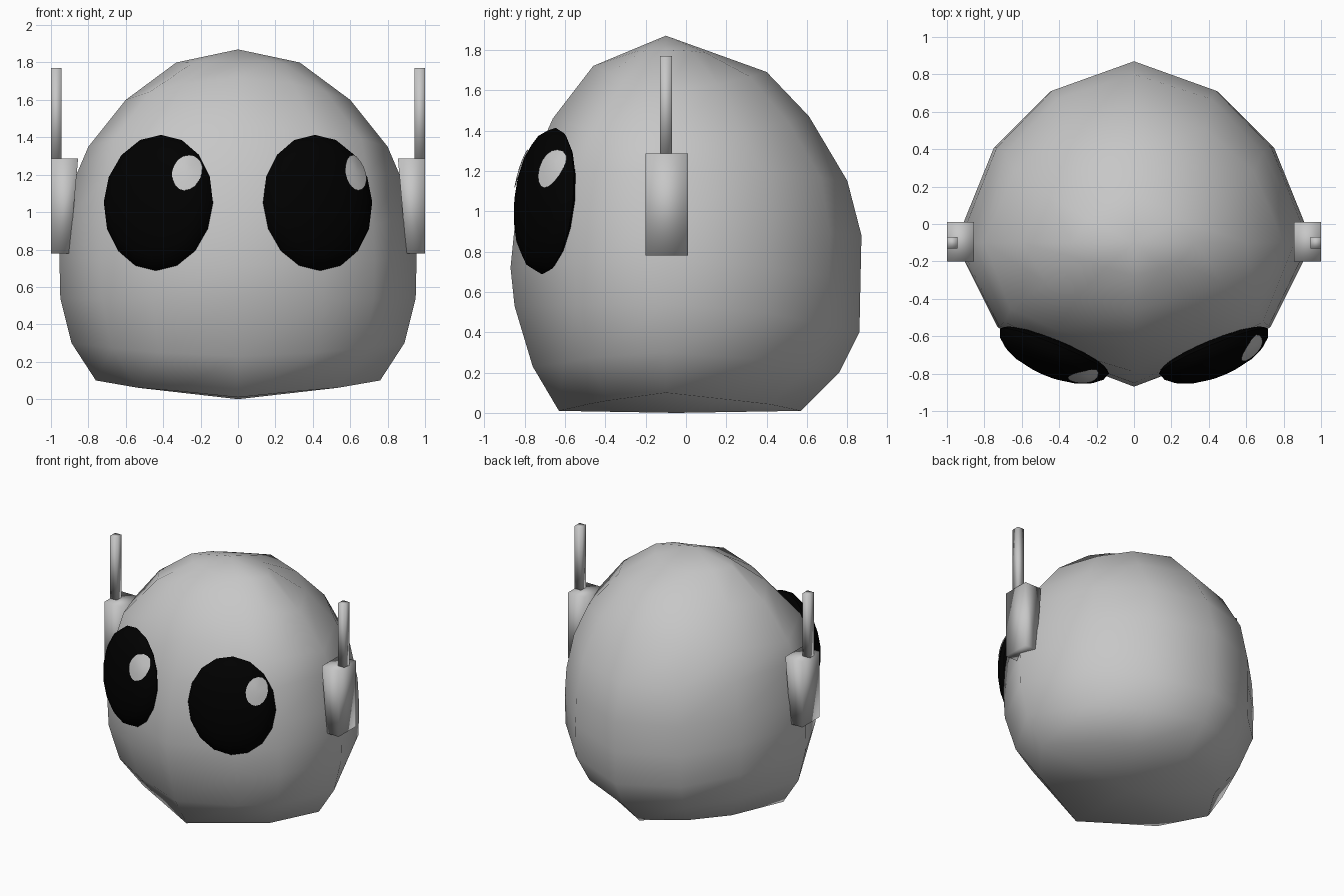
import bpy, bmesh, math
from mathutils import Vector

if "Cube" in bpy.data.objects:
    bpy.data.objects.remove(bpy.data.objects["Cube"])


def material(name, v):
    m = bpy.data.materials.new(name)
    m.diffuse_color = (v, v, v, 1)
    m.use_nodes = True
    m.node_tree.nodes["Principled BSDF"].inputs["Base Color"].default_value = m.diffuse_color
    return m


grey = material("light grey", 0.57)
black = material("black", 0.0)


def finish(name, bm, mat, angle=60):
    bmesh.ops.recalc_face_normals(bm, faces=bm.faces)
    me = bpy.data.meshes.new(name)
    bm.to_mesh(me)
    bm.free()
    ob = bpy.data.objects.new(name, me)
    bpy.context.collection.objects.link(ob)
    me.materials.append(mat)
    bpy.context.view_layer.objects.active = ob
    bpy.ops.object.select_all(action='DESELECT')
    ob.select_set(True)
    bpy.ops.object.shade_smooth_by_angle(angle=math.radians(angle))
    return ob


# Head: lofted rings, each given by its side, front and back points
CY = -0.1
rings = [  # x, z side | y, z front | y, z back | fullness of front and back diagonals
    (0.76, 0.10, -0.63, 0.01, 0.57, 0.01, 0.93, 0.92),
    (0.89, 0.30, -0.76, 0.23, 0.76, 0.20, 1.00, 0.97),
    (0.95, 0.54, -0.85, 0.53, 0.86, 0.40, 1.01, 1),
    (0.955, 0.76, -0.87, 0.72, 0.865, 0.65, 1.01, 1),
    (0.935, 0.95, -0.85, 0.92, 0.87, 0.88, 1.02, 1),
    (0.86, 1.21, -0.79, 1.17, 0.80, 1.15, 1.06, 1.02),
    (0.80, 1.35, -0.66, 1.46, 0.61, 1.47, 1.09, 1.02),
    (0.60, 1.60, -0.46, 1.72, 0.40, 1.69, 1.03, 0.99),
    (0.33, 1.80, -0.28, 1.795, 0.15, 1.78, 0.97, 0.95),
]
# cross-section of a quarter ring, for the back and the front half
back = [(1, 0), (0.785, 0.525), (0.468, 0.838), (0, 1)]
front = [(1, 0), (0.757, 0.58), (0.477, 0.765), (0, 1)]
outline = back + [(-c, s) for c, s in back[2::-1]]
outline += [(-c, -s) for c, s in front[1:]] + [(c, -s) for c, s in front[2:0:-1]]
bm = bmesh.new()
loops = []
for k, (x, zs, yf, zf, yb, zb, ff, fb) in enumerate(rings):
    loop = []
    for c, s in outline:
        y, z, f = (yb, zb, fb) if s > 0 else (yf, zf, ff)
        p = 1 if k == 0 else 2
        w = abs(s) ** p / (abs(c) ** p + abs(s) ** p)
        f = f if 0 < w < 1 else 1
        loop.append(bm.verts.new((x * c * f, CY + abs(s) * f * (y - CY), zs + (z - zs) * w)))
    loops.append(loop)
n = len(outline)
for lo, hi in zip(loops, loops[1:]):
    for i in range(n):
        j = (i + 1) % n
        bm.faces.new((lo[i], lo[j], hi[j], hi[i]))
for loop, tip in ((loops[0], (0, -0.05, 0)), (loops[-1], (0, CY, 1.87))):
    t = bm.verts.new(tip)
    for i in range(n):
        bm.faces.new((loop[i], loop[(i + 1) % n], t))
finish("head", bm, grey)

# Eyes: flattened domes set into the head, each with a thin highlight plate
W, H, D = 0.315, 0.365, 0.135
for side, label in ((1, "right"), (-1, "left")):
    centre = Vector((0.425 * side, -0.68, 1.05))
    out = Vector((0.38 * side, -0.92, 0.10)).normalized()
    across = Vector((0.92, 0.38 * side, 0)).normalized()
    up = out.cross(across)
    if up.z < 0:
        up = -up

    def place(t, v, d):
        return centre + across * t + up * v + out * d

    bm = bmesh.new()
    bmesh.ops.create_uvsphere(bm, u_segments=16, v_segments=10, radius=1)
    for v in bm.verts:
        depth = D if v.co.z > 0 else 0.05
        v.co = place(v.co.x * W, v.co.y * H, v.co.z * depth)
    finish("eye_" + label, bm, black)

    # Highlight: small disc wrapped over the eye surface
    bm = bmesh.new()

    def on_eye(r, a):
        t = 0.193 + 0.073 * r * math.cos(a)
        v = 0.153 + 0.098 * r * math.sin(a)
        d = D * math.sqrt(max(0, 1 - (t / W) ** 2 - (v / H) ** 2))
        return bm.verts.new(place(t, v, d + 0.006))

    mid = on_eye(0, 0)
    inner, rim = [[on_eye(r, math.tau * i / 16) for i in range(16)] for r in (0.5, 1)]
    for i in range(16):
        j = (i + 1) % 16
        bm.faces.new((mid, inner[i], inner[j]))
        bm.faces.new((inner[i], rim[i], rim[j], inner[j]))
    ob = finish("eye_highlight_" + label, bm, grey)
    # make sure the plate faces outward
    if ob.data.polygons[0].normal.dot(out) < 0:
        ob.data.flip_normals()


# Ear pieces and antennas: tapered boxes, mirrored
def side_box(name, x_low, x_high, y0, y1, z0, z1):
    bm = bmesh.new()
    bmesh.ops.create_cube(bm, size=1)
    for v in bm.verts:
        inner_x = x_high if v.co.z > 0 else x_low
        v.co = (1.0 if v.co.x > 0 else inner_x,
                y1 if v.co.y > 0 else y0,
                z1 if v.co.z > 0 else z0)
    ob = finish(name, bm, grey, 120)
    ob.modifiers.new("mirror", 'MIRROR')


side_box("ear_piece", 0.90, 0.855, -0.20, 0.01, 0.78, 1.287)
side_box("antenna", 0.945, 0.945, -0.13, -0.07, 1.28, 1.77)
